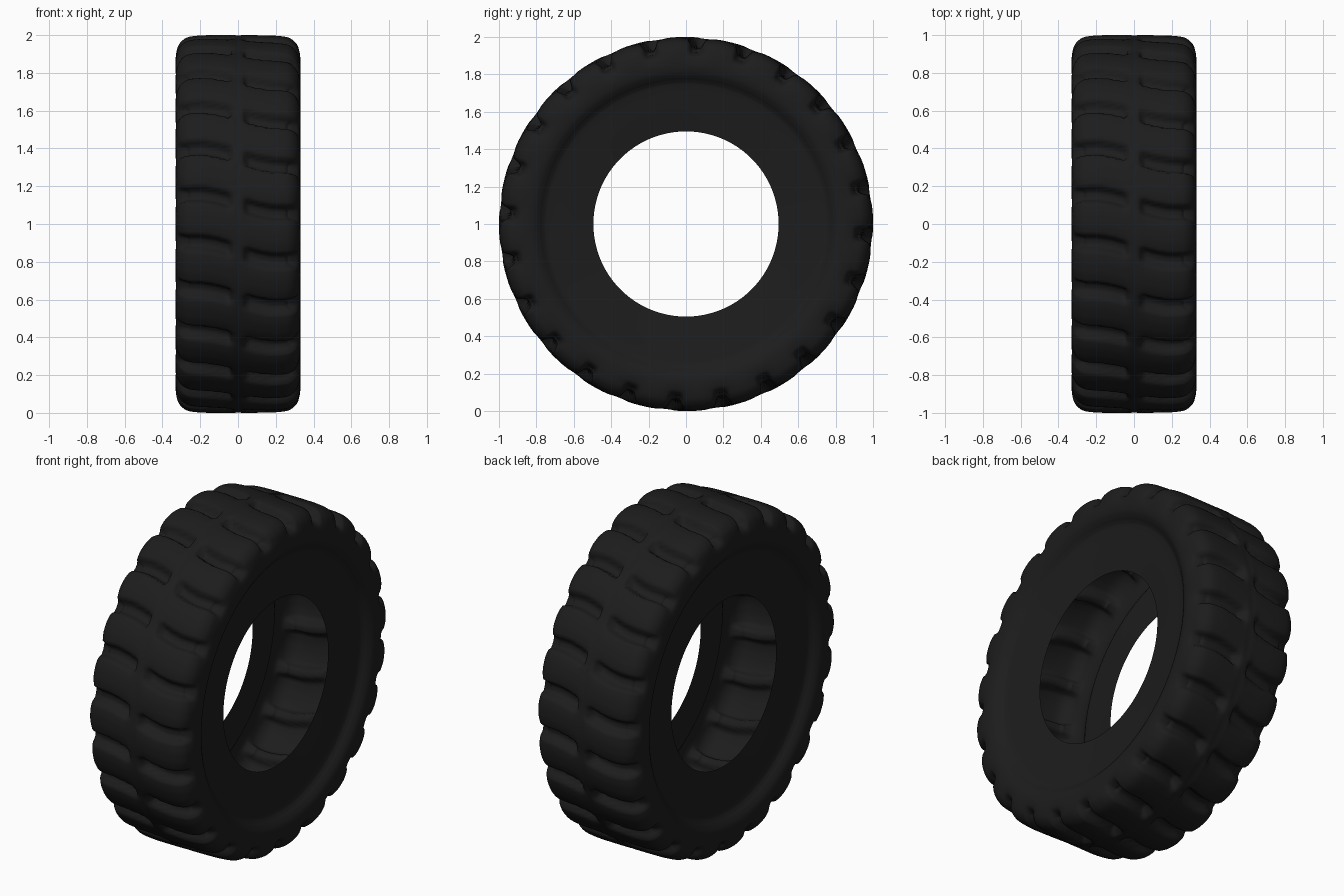
import bpy, bmesh, math
from mathutils import Vector

cube = bpy.data.objects.get("Cube")
if cube:
    bpy.data.objects.remove(cube)

LUGS = 24
STEPS = LUGS * 20
PITCH = 360 / LUGS


def smoothstep(a, b, v):
    t = max(0.0, min(1.0, (v - a) / (b - a)))
    return t * t * (3 - 2 * t)


def catmull(points, samples):
    """Smooth curve through a few profile points."""
    pts = [Vector(p) for p in points]
    out = []
    for i in range(len(pts) - 1):
        a = pts[max(i - 1, 0)]
        b, c = pts[i], pts[i + 1]
        d = pts[min(i + 2, len(pts) - 1)]
        for k in range(samples):
            t = k / samples
            out.append(0.5 * (2 * b + (c - a) * t + (2 * a - 5 * b + 4 * c - d) * t ** 2
                              + (3 * b - a - 3 * c + d) * t ** 3))
    return out + [pts[-1]]


# Rubber colour
rubber = bpy.data.materials.new("black_rubber")
rubber.use_nodes = True
colour = (0.012, 0.012, 0.012, 1)
rubber.diffuse_color = colour
bsdf = rubber.node_tree.nodes["Principled BSDF"]
bsdf.inputs["Base Color"].default_value = colour
bsdf.inputs["Roughness"].default_value = 0.8

# Cross-section (x, radius): crown, shoulder, sidewall step, bead
half = [(0.1, 1), (0.2, 0.998), (0.27, 0.987), (0.311, 0.953), (0.327, 0.905),
        (0.33, 0.855), (0.324, 0.815), (0.309, 0.787), (0.292, 0.765),
        (0.281, 0.735), (0.267, 0.62), (0.25, 0.495)]
section = [(-x, r) for x, r in reversed(half)] + [(0, 1)] + half
profile = catmull(section, 6)


def tread_depth(x, r, degrees):
    """Depth of the curved, staggered lug grooves below the tread surface."""
    side = math.copysign(1, x)
    sweep = math.sin(math.pi / 2 * min(1, abs(x) / 0.22))
    path = 6.3 - side * 2.9 * sweep
    u = abs((degrees - path + PITCH / 2) % PITCH - PITCH / 2)
    ends = smoothstep(0.025, 0.055, abs(x))
    groove = 0.045 * (1 - smoothstep(1.1, 2.8, u)) * ends * smoothstep(0.89, 0.955, r)
    rounding = 0.014 * (1 - smoothstep(0, 6.5, u)) * (0.35 + 0.65 * ends)
    seam = 0.003 * (1 - smoothstep(0.004, 0.02, abs(x)))
    return groove + (rounding + seam) * smoothstep(0.84, 0.94, r)


# Tyre shell: the section swept round the axle, with the tread pressed in
bm = bmesh.new()
rows = []
for i, p in enumerate(profile):
    tangent = profile[min(i + 1, len(profile) - 1)] - profile[max(i - 1, 0)]
    normal = Vector((-tangent.y, tangent.x)).normalized()
    row = []
    for j in range(STEPS):
        degrees = 360 * j / STEPS
        q = p - normal * tread_depth(p.x, p.y, degrees)
        a = math.radians(degrees)
        row.append(bm.verts.new((q.x, -q.y * math.cos(a), 1 + q.y * math.sin(a))))
    rows.append(row)
for low, high in zip(rows, rows[1:]):
    for j in range(STEPS):
        k = (j + 1) % STEPS
        bm.faces.new((low[j], high[j], high[k], low[k])).smooth = True

mesh = bpy.data.meshes.new("tyre")
bm.to_mesh(mesh)
bm.free()
mesh.materials.append(rubber)
tyre = bpy.data.objects.new("tyre", mesh)
bpy.context.scene.collection.objects.link(tyre)
